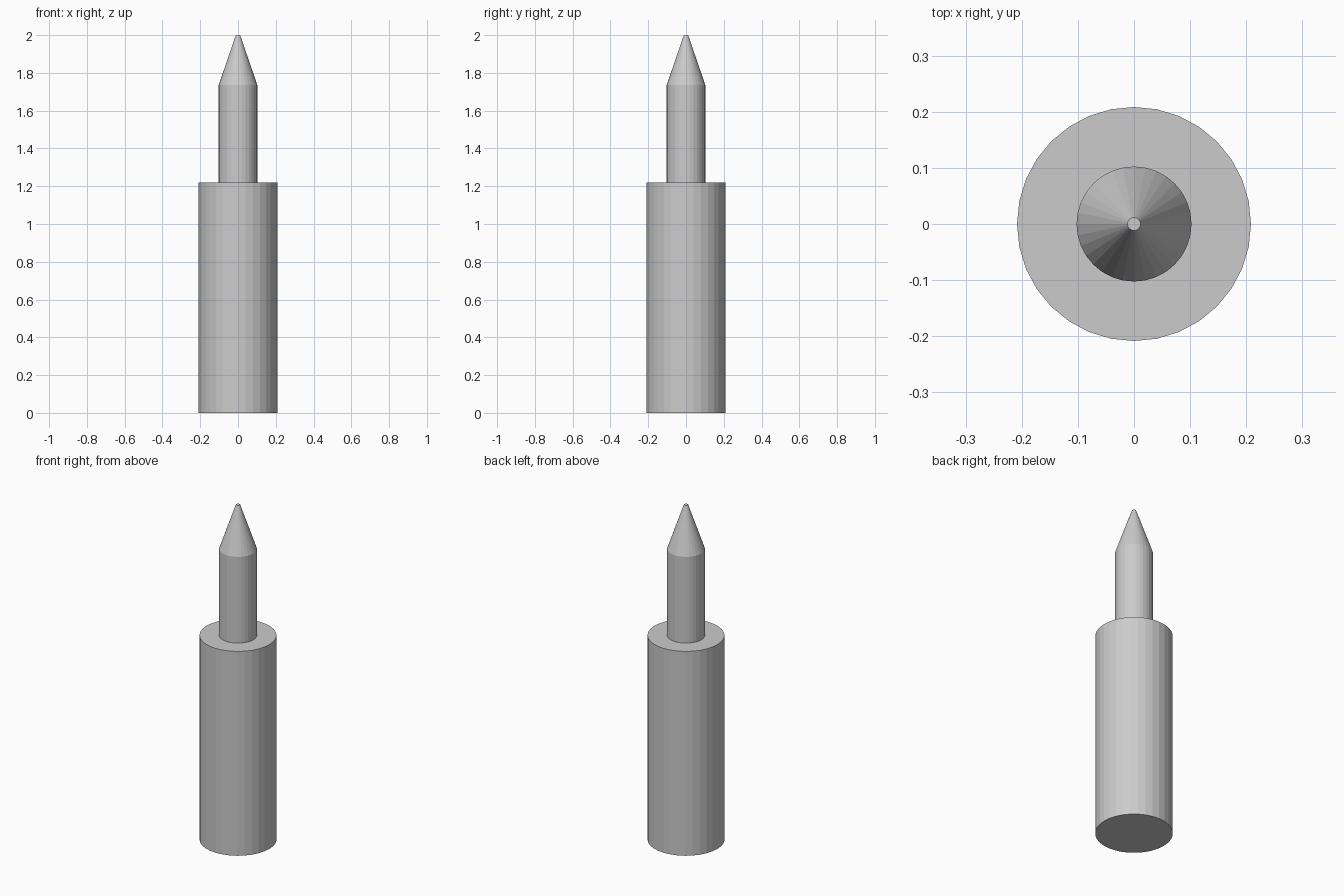
import bpy, bmesh, math

if "Cube" in bpy.data.objects:
    bpy.data.objects.remove(bpy.data.objects["Cube"])

SIDES = 32

# (radius, height) outline from base to blunt tip
PROFILE = [
    (0.2085, 0.0),    # base of handle
    (0.2085, 1.22),   # handle shoulder, outer
    (0.1025, 1.22),   # shoulder, inner
    (0.1025, 1.735),  # end of straight shank
    (0.0115, 2.0),    # blunt tip
]


def lathe(name, profile, sides):
    """Turn an outline round z, capped at both ends, flat shaded."""
    bm = bmesh.new()
    rings = []
    for r, z in profile:
        angles = [math.tau * i / sides for i in range(sides)]
        rings.append([bm.verts.new((r * math.sin(a), r * math.cos(a), z)) for a in angles])
    for low, high in zip(rings, rings[1:]):
        for i in range(sides):
            j = (i + 1) % sides
            bm.faces.new((low[i], low[j], high[j], high[i]))
    bm.faces.new(rings[0])
    bm.faces.new(rings[-1])
    bmesh.ops.recalc_face_normals(bm, faces=bm.faces)
    mesh = bpy.data.meshes.new(name)
    bm.to_mesh(mesh)
    bm.free()
    obj = bpy.data.objects.new(name, mesh)
    bpy.context.collection.objects.link(obj)
    return obj


# Thick handle, thin shank and pointed tip turned as one piece
lathe("pointed_stepped_pin", PROFILE, SIDES)
